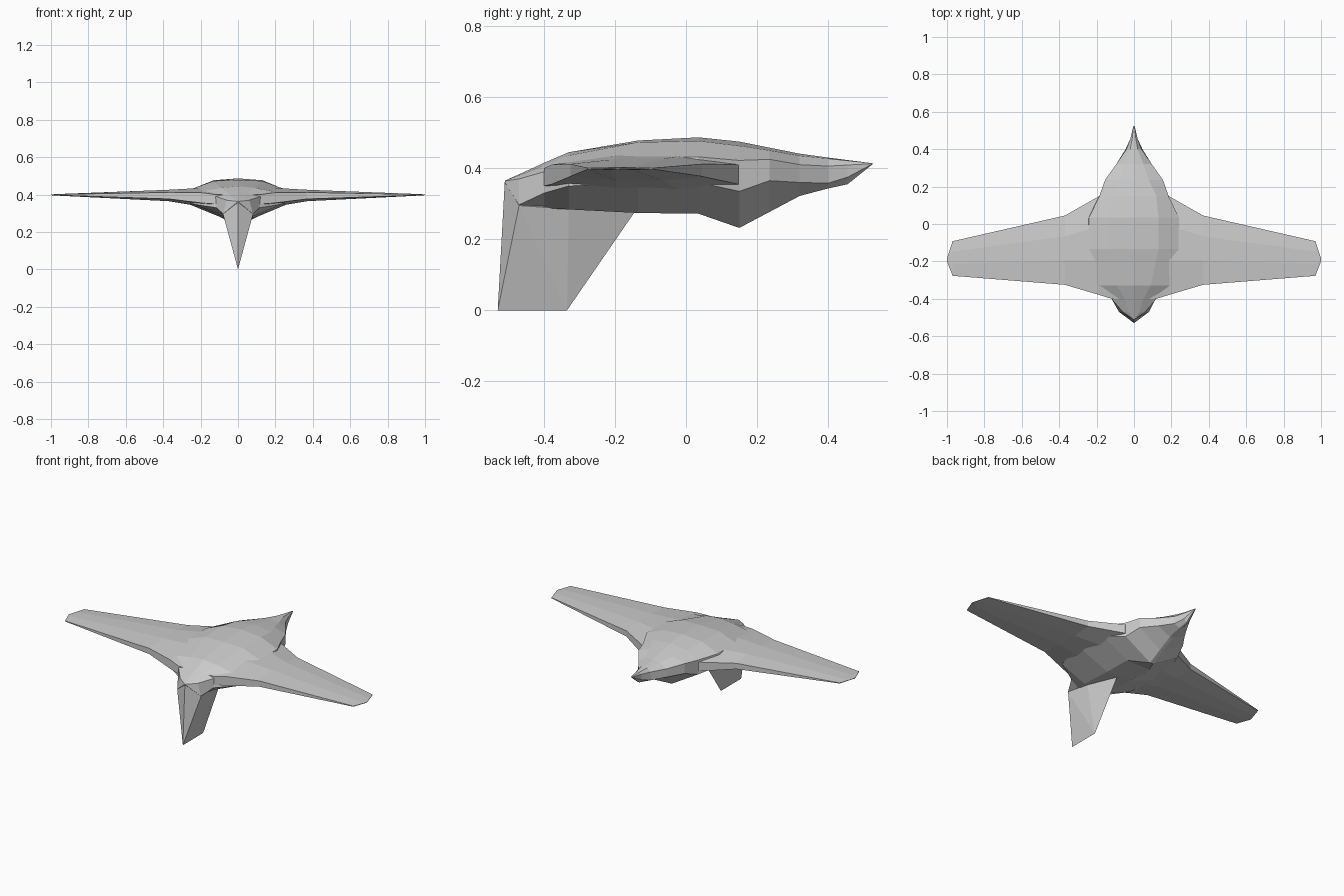
import bpy, bmesh


def finish(name, bm):
    bmesh.ops.remove_doubles(bm, verts=bm.verts, dist=0.0005)
    bmesh.ops.recalc_face_normals(bm, faces=bm.faces)
    mesh = bpy.data.meshes.new(name)
    bm.to_mesh(mesh)
    bm.free()
    obj = bpy.data.objects.new(name, mesh)
    bpy.context.collection.objects.link(obj)
    return obj


def loft(name, rings):
    bm = bmesh.new()
    rows = [[bm.verts.new(p) for p in ring] for ring in rings]
    n = len(rows[0])
    for a, b in zip(rows, rows[1:]):
        for i in range(n):
            j = (i + 1) % n
            bm.faces.new((a[i], a[j], b[j], b[i]))
    bm.faces.new(rows[0])
    bm.faces.new(rows[-1])
    return finish(name, bm)


# Fuselage stations: y, top z, shoulder x/z, upper edge x/z, lower edge x/z, belly x/z
stations = [
    (-0.51, .365, .002, .365, .004, .364, .004, .360, .002, .358),
    (-0.47, .383, .03, .380, .06, .370, .08, .297, .04, .293),
    (-0.40, .415, .05, .408, .12, .390, .115, .330, .06, .288),
    (-0.33, .445, .09, .436, .20, .415, .24, .350, .08, .284),
    (-0.135, .478, .13, .473, .24, .433, .29, .360, .08, .274),
    (0.035, .487, .13, .477, .24, .432, .25, .360, .08, .272),
    (0.15, .475, .12, .463, .185, .422, .185, .335, .01, .232),
    (0.235, .458, .08, .450, .155, .425, .155, .365, .01, .277),
    (0.32, .441, .05, .435, .095, .410, .095, .360, .01, .322),
    (0.40, .430, .02, .427, .04, .406, .045, .358, .01, .343),
    (0.455, .423, .01, .421, .02, .409, .02, .375, .005, .355),
    (0.525, .414, .002, .414, .003, .413, .003, .412, .002, .411),
]
rings = []
for y, top, *pairs in stations:
    half = list(zip(pairs[::2], pairs[1::2]))
    rings.append([(0, y, top)] + [(x, y, z) for x, z in half]
                 + [(-x, y, z) for x, z in reversed(half)])
loft("fuselage", rings)

# Wing stations: x, front y, back y, top z, bottom z, edge top z, edge bottom z
wing = [
    (0.12, -.40, .15, .440, .320, .400, .350),
    (0.19, -.378, .147, .436, .335, .410, .355),
    (0.37, -.325, .045, .426, .365, .412, .377),
    (0.97, -.277, -.092, .403, .395, .401, .397),
    (1.00, -.20, -.185, .401, .397, .400, .398),
]
wing = [(-s[0],) + s[1:] for s in reversed(wing)] + wing
loft("wings", [[(x, f, eb), (x, f, et),
                (x, f + .35 * (b - f), t), (x, f + .7 * (b - f), t),
                (x, b, et), (x, b, eb),
                (x, f + .7 * (b - f), lo), (x, f + .35 * (b - f), lo)]
               for x, f, b, t, lo, et, eb in wing])

# Downward front fin, wedge tapering to a knife edge
bm = bmesh.new()
for x, y, z in [(0, -.51, .365), (.08, -.47, .295), (.06, -.33, .285),
                (0, -.225, .25), (0, -.145, .276), (0, -.53, 0), (0, -.335, 0)]:
    for s in ((1, -1) if x else (1,)):
        bm.verts.new((x * s, y, z))
bmesh.ops.convex_hull(bm, input=bm.verts)
finish("front_fin", bm)
